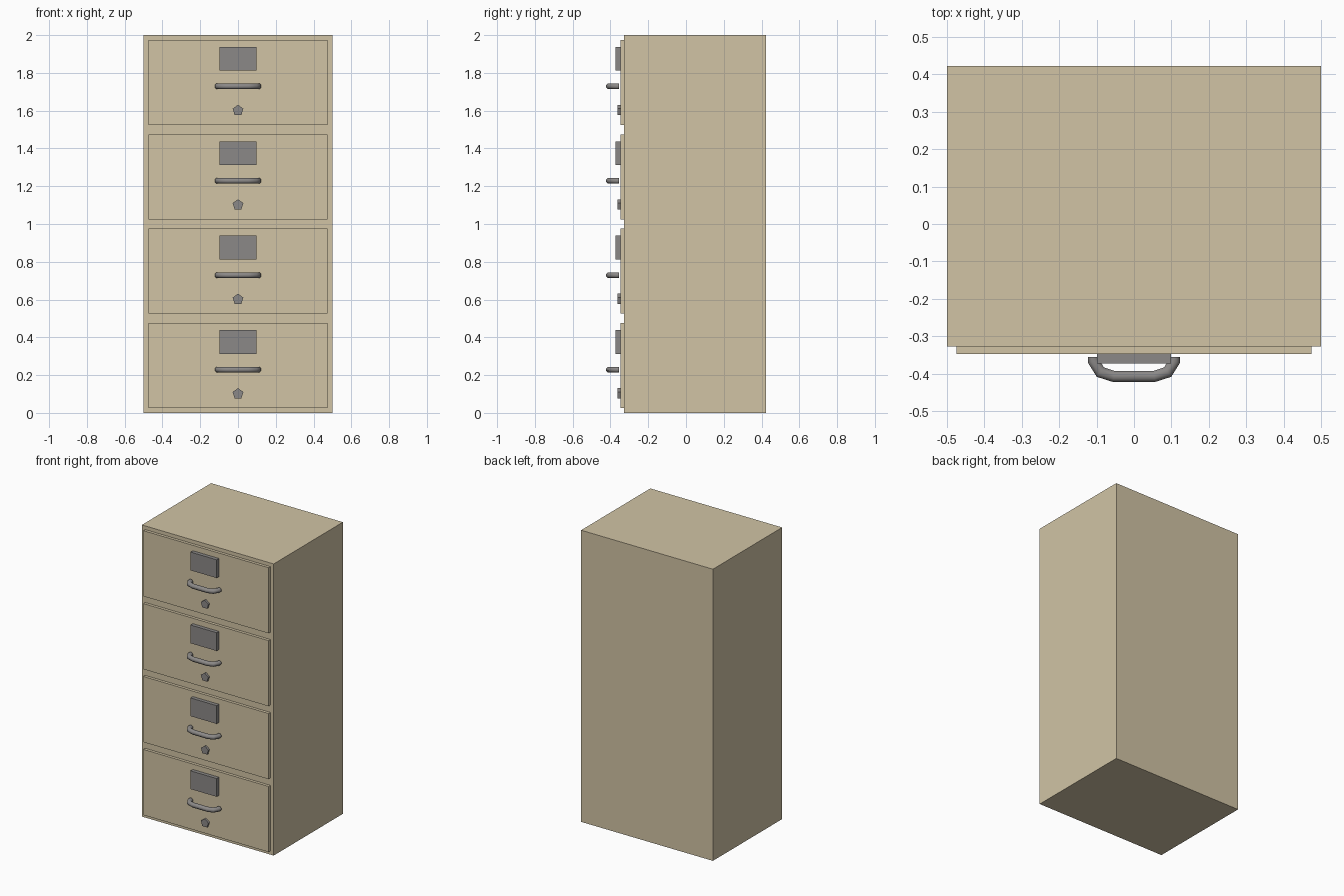
import bpy, bmesh, math
from mathutils import Vector

if "Cube" in bpy.data.objects:
    bpy.data.objects.remove(bpy.data.objects["Cube"])


def material(name, rgb):
    m = bpy.data.materials.new(name)
    m.diffuse_color = (*rgb, 1)
    m.use_nodes = True
    m.node_tree.nodes["Principled BSDF"].inputs["Base Color"].default_value = m.diffuse_color
    return m


TAN = material("tan_paint", (0.637, 0.55, 0.374))
GREY = material("grey_metal", (0.26, 0.25, 0.245))


def finish(name, bm, mat, smooth=False):
    bmesh.ops.recalc_face_normals(bm, faces=bm.faces)
    me = bpy.data.meshes.new(name)
    bm.to_mesh(me)
    bm.free()
    me.materials.append(mat)
    ob = bpy.data.objects.new(name, me)
    bpy.context.collection.objects.link(ob)
    if smooth:
        bpy.ops.object.select_all(action='DESELECT')
        ob.select_set(True)
        bpy.context.view_layer.objects.active = ob
        bpy.ops.object.shade_smooth_by_angle(angle=math.radians(50))
    return ob


def box(name, lo, hi, mat):
    bm = bmesh.new()
    bmesh.ops.create_cube(bm, size=1)
    for v in bm.verts:
        v.co = Vector([(a + b) / 2 + c * (b - a) for a, b, c in zip(lo, hi, v.co)])
    return finish(name, bm, mat)


def loft(name, rings, mat, smooth):
    bm = bmesh.new()
    loops = [[bm.verts.new(p) for p in r] for r in rings]
    n = len(loops[0])
    for a, b in zip(loops, loops[1:]):
        for i in range(n):
            j = (i + 1) % n
            bm.faces.new((a[i], a[j], b[j], b[i]))
    bm.faces.new(loops[0])
    bm.faces.new(loops[-1][::-1])
    return finish(name, bm, mat, smooth)


def handle(name, z, radius=0.016, sides=8):
    # bent bar: half path mirrored across x, mitred at each bend
    half = [(-0.108, -0.356), (-0.108, -0.367), (-0.090, -0.396), (-0.054, -0.4075)]
    path = [Vector(p) for p in half + [(-x, y) for x, y in reversed(half)]]
    rings = []
    for k, p in enumerate(path):
        d0 = (p - path[max(k - 1, 0)]).normalized() if k else (path[1] - p).normalized()
        d1 = (path[k + 1] - p).normalized() if k < len(path) - 1 else d0
        t = (d0 + d1).normalized()
        side = Vector((-t.y, t.x)) / max(t.dot(d1), 0.5)
        ring = []
        for i in range(sides):
            a = 2 * math.pi * (i + 0.5) / sides
            q = p + side * (radius * math.cos(a))
            ring.append((q.x, q.y, z + radius * math.sin(a)))
        rings.append(ring)
    return loft(name, rings, GREY, True)


def lock(name, z, radius=0.03):
    # five-sided lock cylinder, point upward
    ring = lambda y: [(radius * math.sin(2 * math.pi * i / 5), y,
                       z + radius * math.cos(2 * math.pi * i / 5)) for i in range(5)]
    return loft(name, [ring(-0.34), ring(-0.3615)], GREY, False)


# Cabinet body
box("cabinet_body", (-0.5, -0.3275, 0), (0.5, 0.4225, 2), TAN)

# Four drawers with label holder, handle and lock
for n in range(4):
    z = 0.5 * n
    box(f"drawer_front_{n + 1}", (-0.475, -0.3475, z + 0.025), (0.475, -0.3225, z + 0.475), TAN)
    box(f"label_holder_{n + 1}", (-0.099, -0.3725, z + 0.313), (0.099, -0.3425, z + 0.438), GREY)
    handle(f"drawer_handle_{n + 1}", z + 0.229)
    lock(f"drawer_lock_{n + 1}", z + 0.101)
